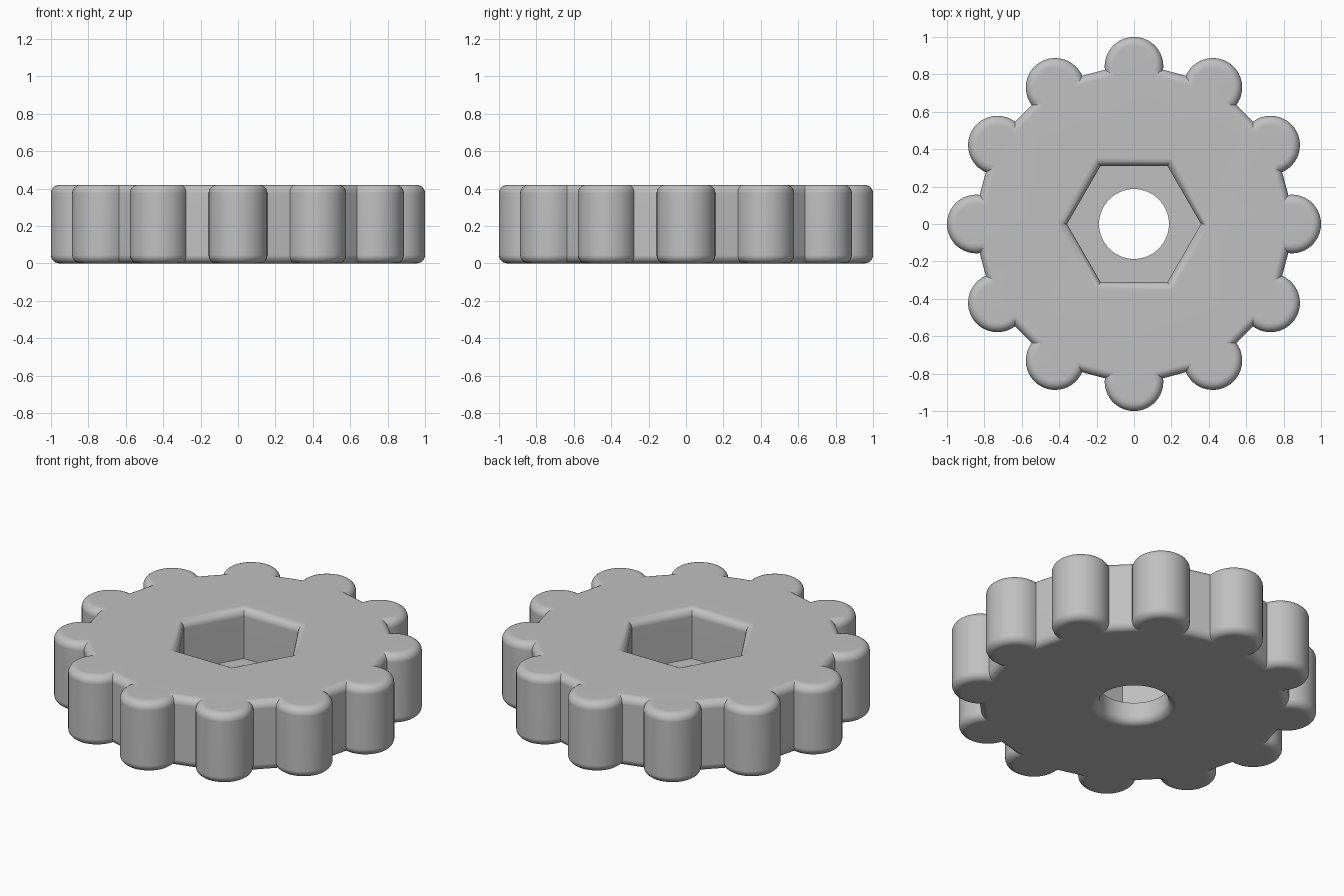
import bpy
import bmesh
from math import sin, cos, acos, pi, radians

if "Cube" in bpy.data.objects:
    bpy.data.objects.remove(bpy.data.objects["Cube"], do_unlink=True)

LOBES = 12
HEIGHT = 0.42
LOBE_RADIUS = 0.157
LOBE_CENTRE = 1 - LOBE_RADIUS
BODY_APOTHEM = 0.837
HEX_APOTHEM = 0.31
BORE_RADIUS = 0.187
FLOOR_Z = 0.125
FILLET = 0.045
STEPS = 6


def lobed_outline(inset):
    """Twelve-sided body with a round lobe on every corner."""
    half = pi / LOBES
    r = LOBE_RADIUS - inset
    reach = BODY_APOTHEM - inset - LOBE_CENTRE * cos(half)
    end = half + acos(reach / r)
    points = []
    for i in range(LOBES):
        turn = 2 * pi * i / LOBES
        for k in range(25):
            a = turn - end + 2 * end * k / 24
            points.append((LOBE_CENTRE * cos(turn) + r * cos(a),
                           LOBE_CENTRE * sin(turn) + r * sin(a)))
    return points


def polygon(radius, sides):
    return [(radius * cos(2 * pi * i / sides), radius * sin(2 * pi * i / sides))
            for i in range(sides)]


def hexagon(grow):
    return polygon((HEX_APOTHEM + grow) / cos(pi / 6), 6)


def bore(grow):
    return polygon(BORE_RADIUS + grow, 64)


def fillet_steps():
    """Offset and depth along a quarter round, from the flat face to the wall."""
    angles = [pi / 2 * k / STEPS for k in range(STEPS + 1)]
    return [(FILLET * (1 - sin(a)), FILLET * (1 - cos(a))) for a in angles]


def add_wall(bm, layers):
    """Join a stack of matching outlines; return the first and last edge loops."""
    rings = [[bm.verts.new((x, y, z)) for x, y in pts] for pts, z in layers]
    n = len(rings[0])
    for low, high in zip(rings, rings[1:]):
        for i in range(n):
            j = (i + 1) % n
            bm.faces.new((low[i], low[j], high[j], high[i]))
    return [[bm.edges.get((ring[i], ring[(i + 1) % n])) for i in range(n)]
            for ring in (rings[0], rings[-1])]


bm = bmesh.new()
steps = fillet_steps()

# Outer wall, rounded at the bottom and top
outer = [(lobed_outline(d), z) for d, z in steps]
outer += [(lobed_outline(d), HEIGHT - z) for d, z in reversed(steps)]
outer_low, outer_high = add_wall(bm, outer)

# Hexagonal pocket with a rounded mouth
pocket = [(hexagon(0), FLOOR_Z)]
pocket += [(hexagon(d), HEIGHT - z) for d, z in reversed(steps)]
pocket_low, pocket_high = add_wall(bm, pocket)

# Round bore, rounded underneath
hole = [(bore(d), z) for d, z in steps] + [(bore(0), FLOOR_Z)]
hole_low, hole_high = add_wall(bm, hole)

# Flat faces: underside, top and pocket floor
for edges in (outer_low + hole_low, outer_high + pocket_high, pocket_low + hole_high):
    bmesh.ops.triangle_fill(bm, edges=edges, use_beauty=True)
bmesh.ops.recalc_face_normals(bm, faces=bm.faces[:])

mesh = bpy.data.meshes.new("lobed_knob")
bm.to_mesh(mesh)
bm.free()
knob = bpy.data.objects.new("lobed_knob", mesh)
bpy.context.collection.objects.link(knob)

# Plain grey material
grey = bpy.data.materials.new("plain_grey")
grey.use_nodes = True
colour = (0.53, 0.53, 0.53, 1)
grey.diffuse_color = colour
grey.node_tree.nodes["Principled BSDF"].inputs["Base Color"].default_value = colour
mesh.materials.append(grey)

# Smooth rounding with crisp edges and even flats
bpy.ops.object.select_all(action='DESELECT')
knob.select_set(True)
bpy.context.view_layer.objects.active = knob
bpy.ops.object.shade_smooth_by_angle(angle=radians(30))
weighted = knob.modifiers.new("even_flats", 'WEIGHTED_NORMAL')
weighted.keep_sharp = True
